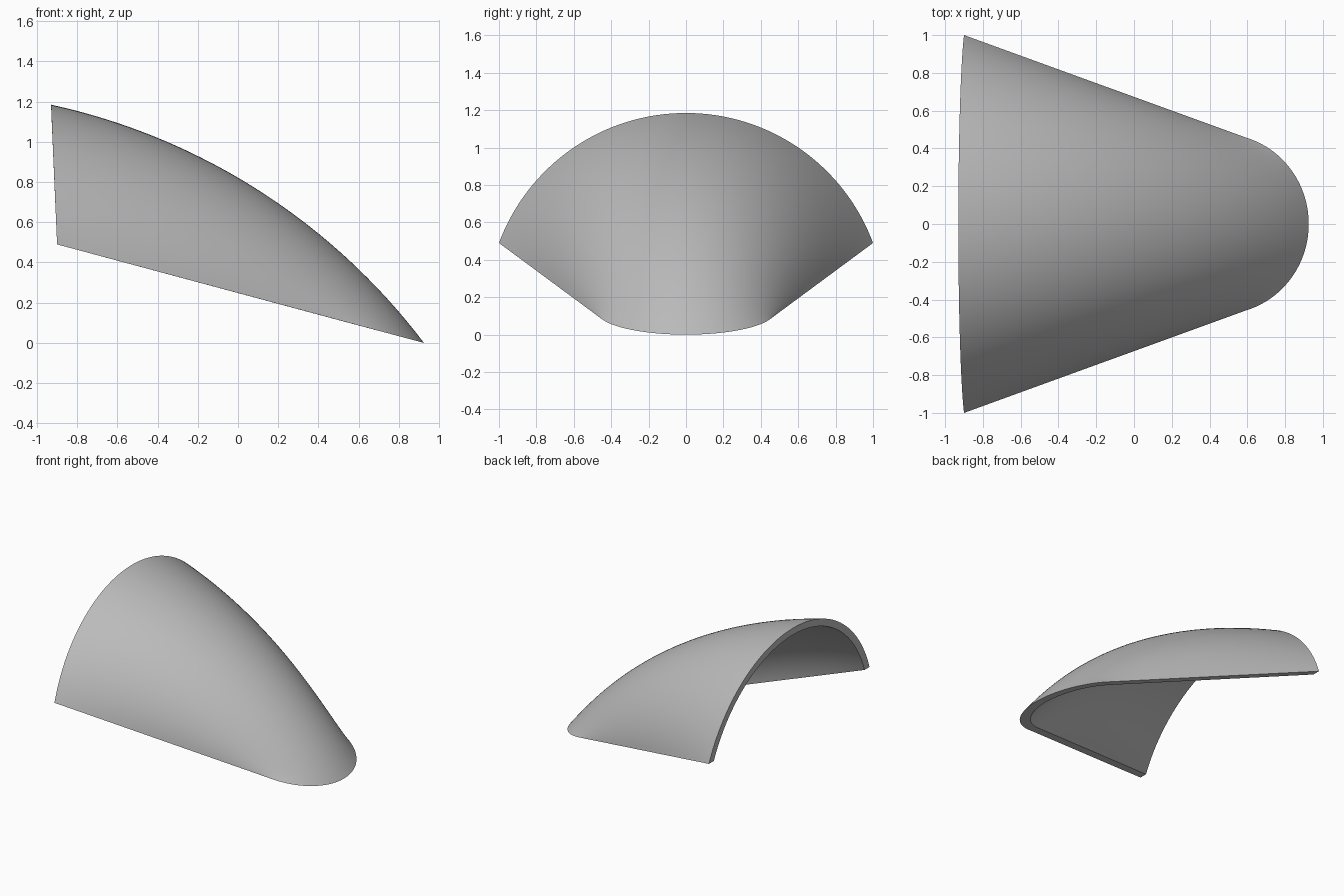
import bpy, bmesh, math
from mathutils import Vector

cube = bpy.data.objects.get("Cube")
if cube:
    bpy.data.objects.remove(cube, do_unlink=True)

ALONG, ACROSS = 48, 64


def arc(half_width, rise, f):
    """Point on a circular arc; f runs from -1 to 1 across the chord."""
    radius = (half_width ** 2 + rise ** 2) / (2 * rise)
    angle = math.atan2(half_width, radius - rise) * f
    return radius * math.sin(angle), radius * math.cos(angle) - radius + rise


def skin(bm, ridge_back, ridge_tip, ridge_rise, edge_back, edge_front):
    """Arched sections that tip forward from the upright back to the flat nose."""
    chord = ridge_tip - ridge_back
    along = chord.normalized()
    up = Vector((-along.z, 0, along.x))
    rows = []
    for i in range(ALONG + 1):
        t = i / ALONG
        u, v = arc(chord.length / 2, ridge_rise, 2 * t - 1)
        ridge = (ridge_back + ridge_tip) / 2 + along * u + up * v
        edge = edge_back.lerp(edge_front, t)
        base = Vector((edge.x, 0, edge.z))
        rise = ridge - base
        row = []
        for j in range(ACROSS + 1):
            y, h = arc(edge.y, rise.length, 2 * j / ACROSS - 1)
            row.append(bm.verts.new(base + rise.normalized() * h + Vector((0, y, 0))))
        rows.append(row)
    for a, b in zip(rows, rows[1:]):
        for j in range(ACROSS):
            bm.faces.new((a[j], b[j], b[j + 1], a[j + 1]))
    # Boundary loop: back arch, one side, nose, other side
    return (rows[0] + [r[-1] for r in rows[1:]] + rows[-1][-2::-1]
            + [r[0] for r in rows[-2:0:-1]])


bm = bmesh.new()
# Outer and inner skins
outer = skin(bm, Vector((-0.93, 0, 1.185)), Vector((0.925, 0, 0)), 0.197,
             Vector((-0.9, 1, 0.49)), Vector((0.6, 0.455, 0.087)))
inner = skin(bm, Vector((-0.928, 0, 1.13)), Vector((0.84, 0, 0.023)), 0.179,
             Vector((-0.9, 0.938, 0.49)), Vector((0.58, 0.398, 0.092)))
# Flat rim joining them
for k in range(len(outer)):
    n = (k + 1) % len(outer)
    bm.faces.new((outer[k], outer[n], inner[n], inner[k]))
bmesh.ops.recalc_face_normals(bm, faces=bm.faces)

mesh = bpy.data.meshes.new("canopy_shell")
bm.to_mesh(mesh)
bm.free()
shell = bpy.data.objects.new("canopy_shell", mesh)
bpy.context.collection.objects.link(shell)

# Plain grey
grey = bpy.data.materials.new("grey")
grey.use_nodes = True
colour = (0.5, 0.5, 0.5, 1)
grey.diffuse_color = colour
grey.node_tree.nodes["Principled BSDF"].inputs["Base Color"].default_value = colour
mesh.materials.append(grey)

bpy.ops.object.select_all(action="DESELECT")
shell.select_set(True)
bpy.context.view_layer.objects.active = shell
bpy.ops.object.shade_smooth_by_angle(angle=math.radians(30))
